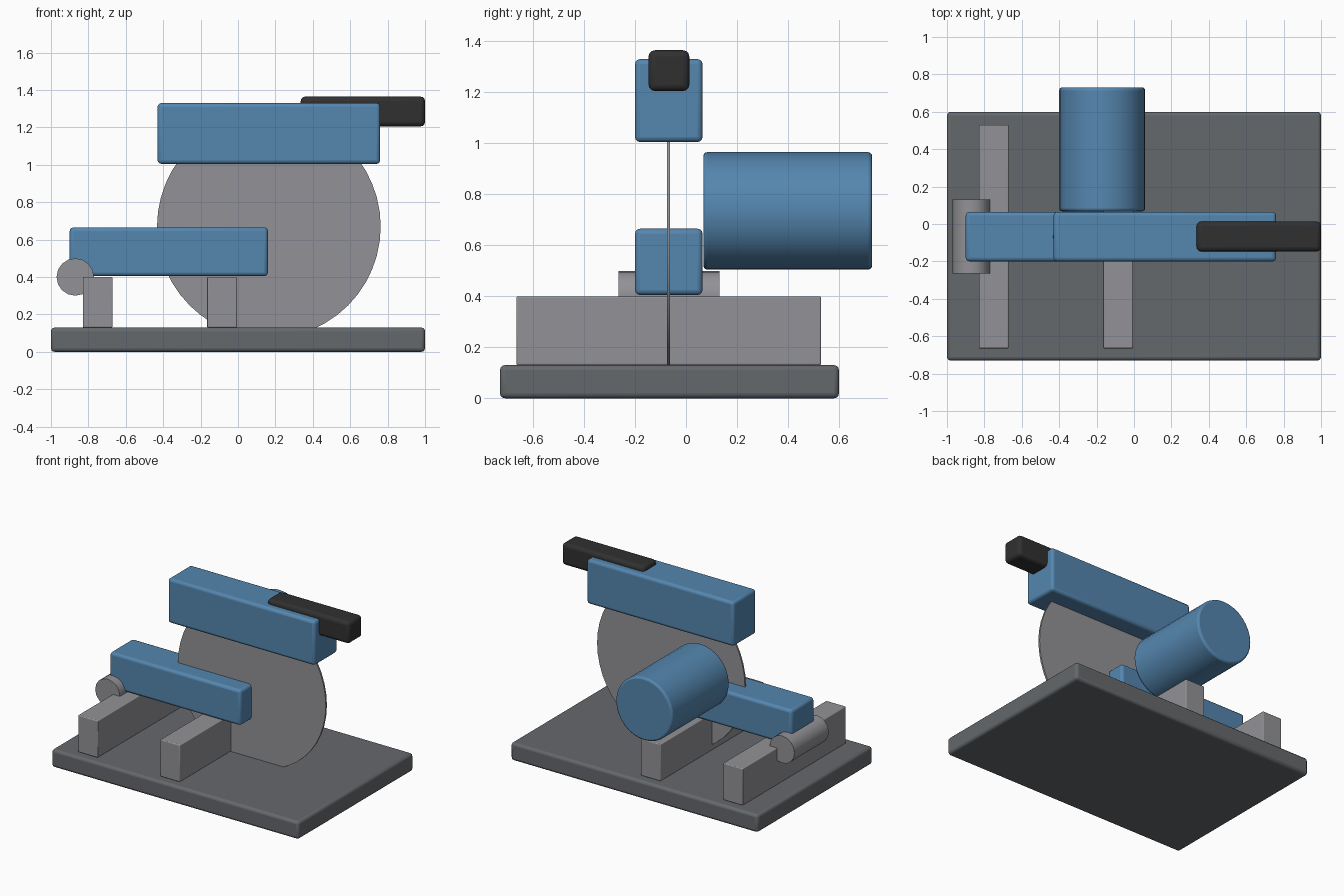
import bpy
import math

cube = bpy.data.objects.get("Cube")
if cube:
    bpy.data.objects.remove(cube, do_unlink=True)


def material(name, rgb):
    mat = bpy.data.materials.new(name)
    mat.use_nodes = True
    mat.diffuse_color = (*rgb, 1)
    mat.node_tree.nodes["Principled BSDF"].inputs["Base Color"].default_value = (*rgb, 1)
    return mat


blue = material("blue paint", (0.09, 0.24, 0.43))
dark_grey = material("dark grey base", (0.13, 0.14, 0.15))
steel = material("light steel", (0.29, 0.29, 0.31))
black = material("black rubber", (0.03, 0.03, 0.03))


def finish(name, mat, bevel):
    """Name, colour, bevel and shade the active part."""
    obj = bpy.context.object
    obj.name = name
    obj.data.materials.append(mat)
    bpy.ops.object.transform_apply(location=False, rotation=True, scale=True)
    if bevel:
        mod = obj.modifiers.new("Rounded edges", "BEVEL")
        mod.width = bevel
        mod.segments = 3
        mod.limit_method = "ANGLE"
        mod.angle_limit = math.radians(40)
    bpy.ops.object.shade_smooth_by_angle(angle=math.radians(35))
    return obj


def box(name, mat, x, y, z, bevel):
    """Box spanning the given ranges."""
    spans = (x, y, z)
    bpy.ops.mesh.primitive_cube_add(size=1, location=[sum(s) / 2 for s in spans])
    bpy.context.object.scale = [s[1] - s[0] for s in spans]
    return finish(name, mat, bevel)


def drum(name, mat, x, z, y, radius, sides, bevel=0):
    """Cylinder lying along y."""
    bpy.ops.mesh.primitive_cylinder_add(
        vertices=sides, radius=radius, depth=y[1] - y[0],
        location=(x, sum(y) / 2, z), rotation=(math.pi / 2, 0, 0))
    return finish(name, mat, bevel)


# Base plate and the two work supports
box("base_plate", dark_grey, (-1, 1), (-0.73, 0.6), (0, 0.13), 0.02)
for name, x in (("right_support", -0.75), ("left_support", -0.085)):
    box(name, steel, (x - 0.08, x + 0.08), (-0.665, 0.53), (0.13, 0.4), 0.006)

# Hinge, swing arm and motor
drum("hinge_pin", steel, -0.87, 0.4, (-0.265, 0.132), 0.1, 16)
box("swing_arm", blue, (-0.9, 0.16), (-0.2, 0.065), (0.405, 0.665), 0.02)
drum("motor", blue, -0.17, 0.735, (0.068, 0.73), 0.23, 32, 0.015)

# Cutting disc, guard and handle
drum("cutting_disc", steel, 0.165, 0.67, (-0.075, -0.062), 0.598, 48)
box("blade_guard", blue, (-0.43, 0.76), (-0.2, 0.065), (1.005, 1.33), 0.02)
box("handle", black, (0.335, 1), (-0.147, 0.013), (1.205, 1.365), 0.025)
